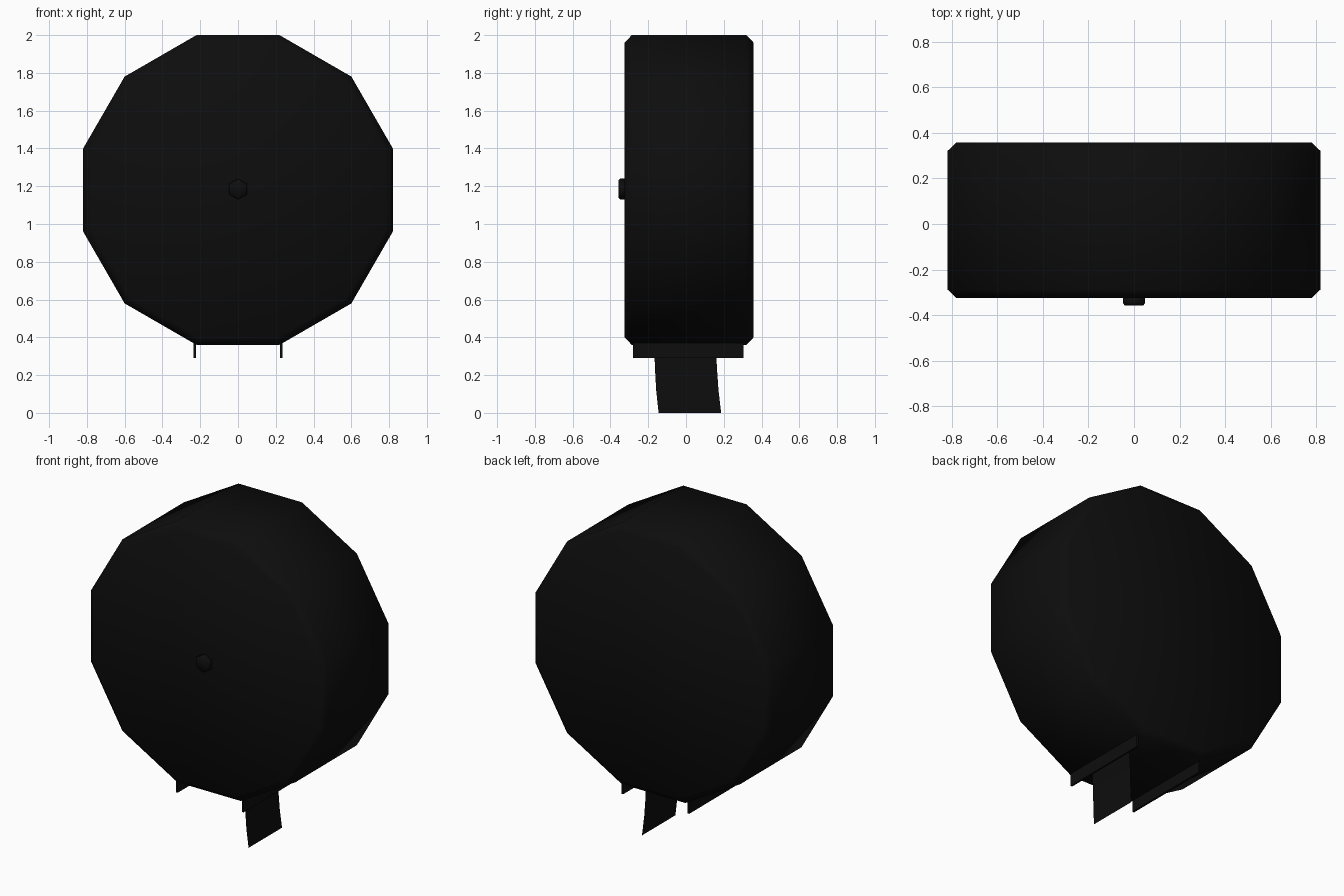
import bpy, bmesh, math

if "Cube" in bpy.data.objects:
    bpy.data.objects.remove(bpy.data.objects["Cube"])

black = bpy.data.materials.new("near_black")
black.diffuse_color = (0.004, 0.004, 0.004, 1)
black.use_nodes = True
black.node_tree.nodes["Principled BSDF"].inputs["Base Color"].default_value = black.diffuse_color


def make(name, verts, faces, smooth=False):
    me = bpy.data.meshes.new(name)
    me.from_pydata(verts, [], faces)
    bm = bmesh.new()
    bm.from_mesh(me)
    bmesh.ops.recalc_face_normals(bm, faces=bm.faces)
    bm.to_mesh(me)
    bm.free()
    me.materials.append(black)
    me.polygons.foreach_set("use_smooth", [smooth] * len(me.polygons))
    ob = bpy.data.objects.new(name, me)
    bpy.context.collection.objects.link(ob)
    return ob


def lathe_y(name, sides, start, z, rings):
    """Capped prism along y from (y, radius) rings."""
    verts, faces = [], []
    for y, r in rings:
        for i in range(sides):
            a = start + 2 * math.pi * i / sides
            verts.append((r * math.cos(a), y, z + r * math.sin(a)))
    for k in range(len(rings) - 1):
        for i in range(sides):
            j = (i + 1) % sides
            faces.append((k * sides + i, k * sides + j,
                          (k + 1) * sides + j, (k + 1) * sides + i))
    faces.append(tuple(range(sides)))
    faces.append(tuple(range((len(rings) - 1) * sides, len(rings) * sides)))
    return make(name, verts, faces, True)


# twelve-sided drum housing with chamfered rims
R = 0.82 / math.cos(math.pi / 12)
r = 0.78 / math.cos(math.pi / 12)
lathe_y("drum_housing", 12, math.pi / 12, 1.18,
        [(-0.325, r), (-0.287, R), (0.32, R), (0.358, r)])

# six-sided lock button on the front
lathe_y("lock_button", 6, math.pi / 6, 1.185,
        [(-0.32, 0.055), (-0.348, 0.055), (-0.358, 0.047)])

# cutter plates either side of the outlet
for side, s in (("left", -1), ("right", 1)):
    bpy.ops.mesh.primitive_cube_add(size=1, location=(s * 0.229, 0.012, 0.335))
    ob = bpy.context.object
    ob.name = side + "_cutter_plate"
    ob.scale = (0.012, 0.584, 0.09)
    ob.data.materials.append(black)

# hanging paper sheet: (x, y front, y back, z)
path = [(0.172, -0.168, 0.160, 0.38), (0.165, -0.165, 0.163, 0.25),
        (0.169, -0.158, 0.172, 0.12), (0.175, -0.145, 0.186, 0.0)]
verts = [p for x, a, b, z in path for p in ((x, a, z), (x, b, z))]
make("paper_sheet", verts,
     [(2 * i, 2 * i + 1, 2 * i + 3, 2 * i + 2) for i in range(3)], True)
